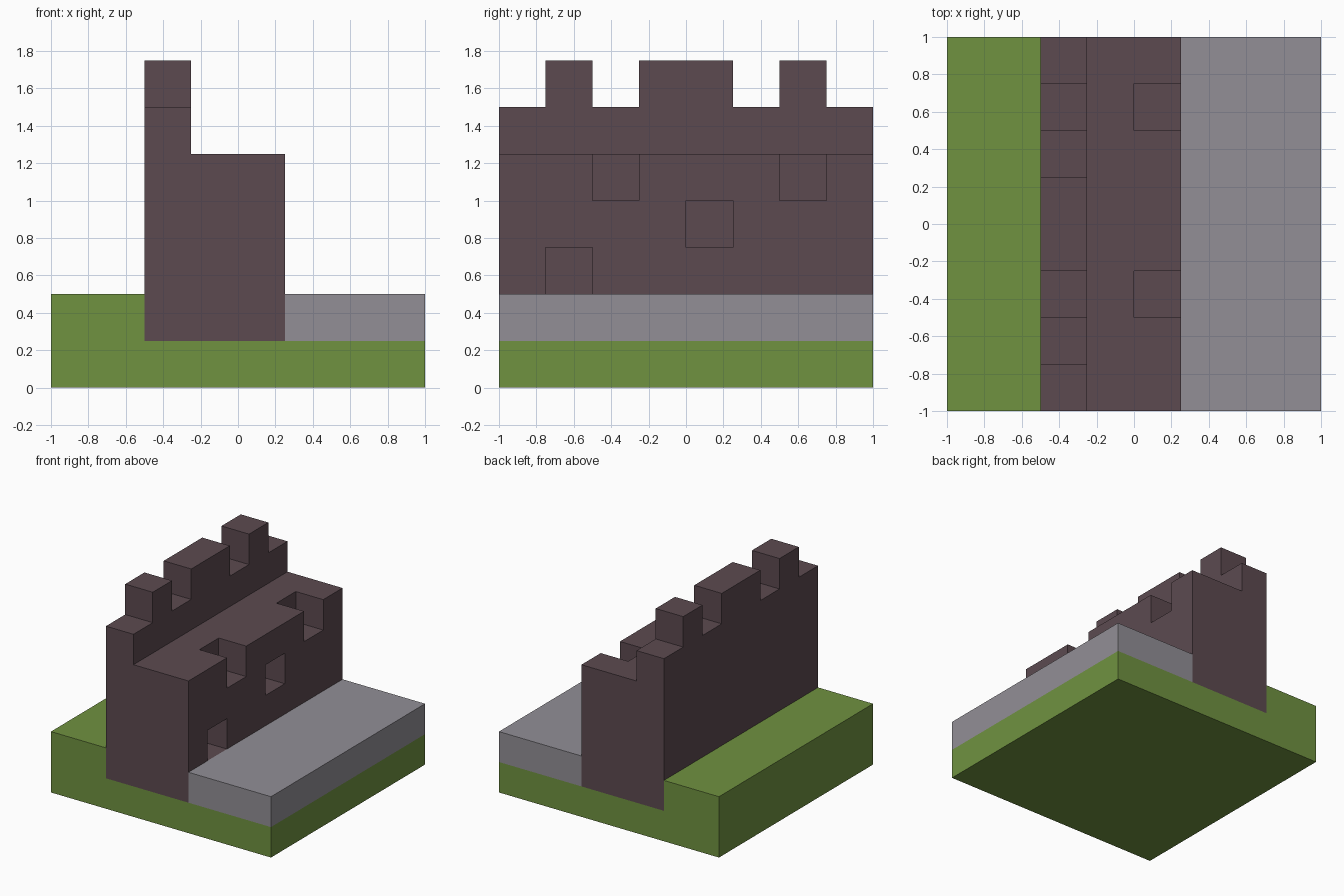
import bpy, bmesh
from mathutils import Vector

if "Cube" in bpy.data.objects:
    bpy.data.objects.remove(bpy.data.objects["Cube"])


def material(name, hex_code):
    def linear(c):
        return c / 12.92 if c <= 0.04045 else ((c + 0.055) / 1.055) ** 2.4
    mat = bpy.data.materials.new(name)
    rgb = [linear(int(hex_code[i:i + 2], 16) / 255) for i in (0, 2, 4)]
    mat.diffuse_color = (*rgb, 1)
    mat.use_nodes = True
    mat.node_tree.nodes["Principled BSDF"].inputs["Base Color"].default_value = mat.diffuse_color
    return mat


GRASS = material("grass green", "709240")
STONE = material("dark wall stone", "5C4A50")
PAVING = material("grey paving", "928F96")


def extrude(name, outline, direction, mat):
    """Closed prism: a flat outline of 3D points swept along a direction."""
    bm = bmesh.new()
    face = bm.faces.new([bm.verts.new(p) for p in outline])
    swept = bmesh.ops.extrude_face_region(bm, geom=[face])["geom"]
    bmesh.ops.translate(bm, vec=Vector(direction),
                        verts=[g for g in swept if isinstance(g, bmesh.types.BMVert)])
    bmesh.ops.recalc_face_normals(bm, faces=bm.faces)
    mesh = bpy.data.meshes.new(name)
    bm.to_mesh(mesh)
    bm.free()
    mesh.materials.append(mat)
    obj = bpy.data.objects.new(name, mesh)
    bpy.context.collection.objects.link(obj)
    return obj


def box(name, x0, x1, y0, y1, z0, z1, mat):
    return extrude(name, [(x0, y0, z0), (x1, y0, z0), (x1, y1, z0), (x0, y1, z0)],
                   (0, 0, z1 - z0), mat)


# Ground with a raised grass bank on the left
bank = [(-1, 0), (1, 0), (1, 0.25), (-0.5, 0.25), (-0.5, 0.5), (-1, 0.5)]
extrude("grass_ground", [(x, -1, z) for x, z in bank], (0, 2, 0), GRASS)

# Paved path on the right
box("paved_path", 0.25, 1, -1, 1, 0.25, 0.5, PAVING)

# Wall body with missing blocks on its right face
wall = box("wall_body", -0.5, 0.25, -1, 1, 0.25, 1.25, STONE)
# (y start, z start, z end): two open notches at the top edge, two pockets below
missing = [(-0.5, 1.0, 1.4), (0.5, 1.0, 1.4), (0.0, 0.75, 1.0), (-0.75, 0.5, 0.75)]
for y, z0, z1 in missing:
    cutter = box("block_cutter", 0, 0.4, y, y + 0.25, z0, z1, STONE)
    cutter.hide_render = True
    mod = wall.modifiers.new("missing_block", 'BOOLEAN')
    mod.operation = 'DIFFERENCE'
    mod.solver = 'EXACT'
    mod.object = cutter
    bpy.context.view_layer.objects.active = wall
    bpy.ops.object.modifier_apply(modifier=mod.name)
    bpy.data.objects.remove(cutter)

# Parapet with merlons, as one stepped outline
steps = [(-1, 1.25), (-1, 1.5)]
for y0, y1 in [(-0.75, -0.5), (-0.25, 0.25), (0.5, 0.75)]:
    steps += [(y0, 1.5), (y0, 1.75), (y1, 1.75), (y1, 1.5)]
steps += [(1, 1.5), (1, 1.25)]
extrude("parapet", [(-0.5, y, z) for y, z in steps], (0.25, 0, 0), STONE)
